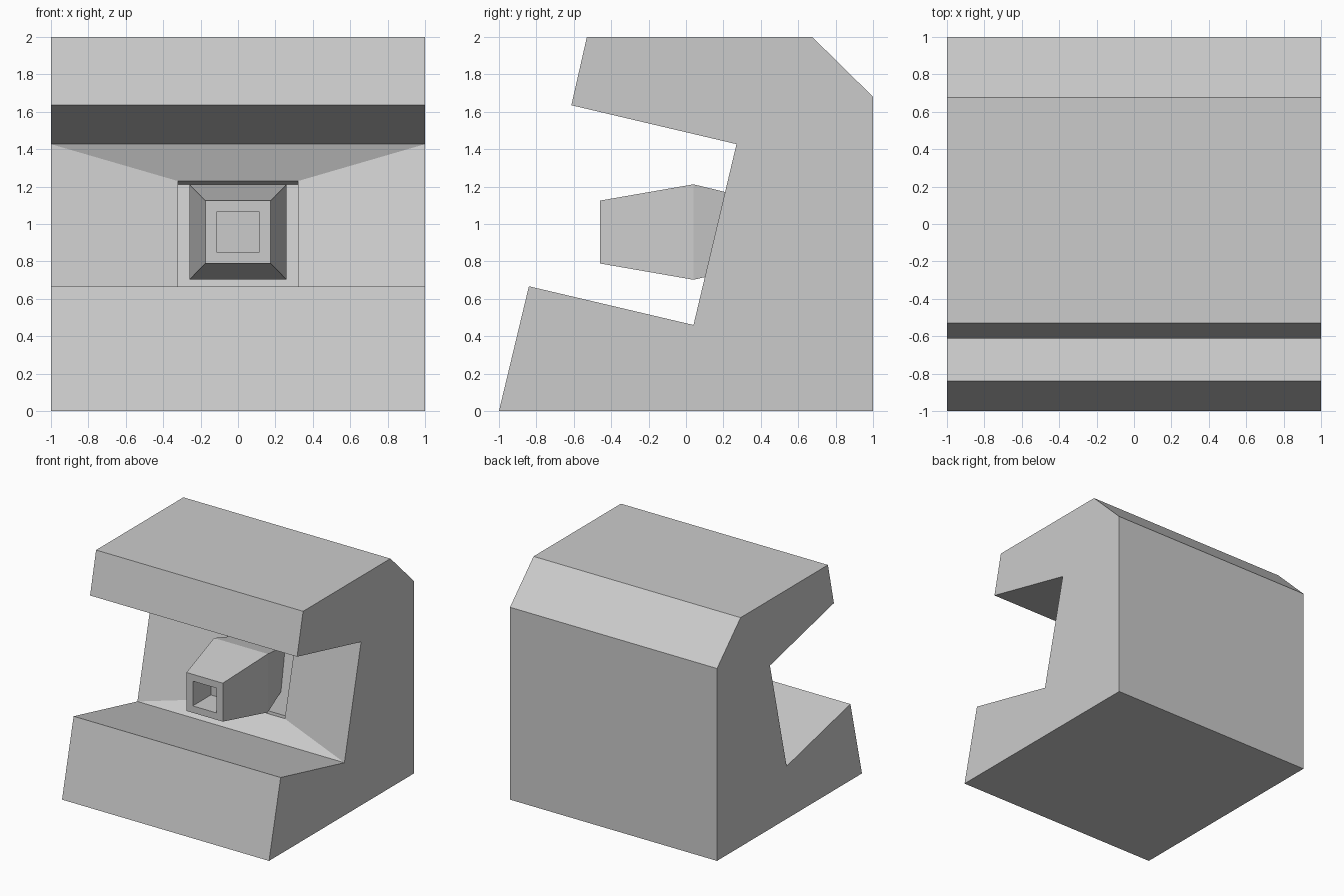
import bpy
import bmesh
from mathutils import Vector

old = bpy.data.objects.get("Cube")
if old:
    bpy.data.objects.remove(old, do_unlink=True)

grey = bpy.data.materials.new("light grey")
grey.use_nodes = True
colour = (0.6, 0.6, 0.6, 1)
grey.diffuse_color = colour
grey.node_tree.nodes["Principled BSDF"].inputs["Base Color"].default_value = colour


def finish(bm, name):
    bmesh.ops.recalc_face_normals(bm, faces=bm.faces[:])
    mesh = bpy.data.meshes.new(name)
    bm.to_mesh(mesh)
    bm.free()
    mesh.materials.append(grey)
    obj = bpy.data.objects.new(name, mesh)
    bpy.context.collection.objects.link(obj)
    return obj


def ring(bm, low, high):
    """Four corners from a low and a high edge, each given as (half width, y, z)."""
    (wl, yl, zl), (wh, yh, zh) = low, high
    return [bm.verts.new(p) for p in
            ((-wl, yl, zl), (wl, yl, zl), (wh, yh, zh), (-wh, yh, zh))]


def loft(bm, rings):
    for a, b in zip(rings, rings[1:]):
        for i in range(4):
            j = (i + 1) % 4
            bm.faces.new((a[i], a[j], b[j], b[i]))


# Housing: side profile (y, z) across the full width, with an open slot wall
profile = [(-1, 0), (-0.84, 0.667), (0.04, 0.46), (0.27, 1.427), (-0.613, 1.635),
           (-0.53, 2), (0.675, 2), (1, 1.68), (1, 0)]
SLOT = 2
bm = bmesh.new()
left = [bm.verts.new((-1, y, z)) for y, z in profile]
right = [bm.verts.new((1, y, z)) for y, z in profile]
bm.faces.new(left)
bm.faces.new(right)
for i in range(len(profile)):
    j = (i + 1) % len(profile)
    if i != SLOT:
        bm.faces.new((left[i], right[i], right[j], left[j]))

# Slot wall: shallow funnel leading into a square pocket
bottom, top = Vector(profile[SLOT]), Vector(profile[SLOT + 1])
along = (top - bottom).normalized()
inward = Vector((along.y, -along.x))
middle = (bottom + top) / 2


def pocket_ring(half, depth):
    centre = middle + inward * depth
    return ring(bm, (half, *(centre - along * half)), (half, *(centre + along * half)))


mouth = [left[SLOT], right[SLOT], right[SLOT + 1], left[SLOT + 1]]
pocket_back = pocket_ring(0.32, 0.19)
loft(bm, [mouth, pocket_ring(0.32, 0.11), pocket_back])
bm.faces.new(pocket_back)
finish(bm, "housing")

# Nozzle: square bore, flaring front, tapered rear meeting the slanted pocket
bm = bmesh.new()
Z = 0.957


def level(w, h, y):
    return ring(bm, (w, y, Z - h), (w, y, Z + h))


bore_end = level(0.115, 0.108, -0.21)
rear = ring(bm, (0.20, 0.307, 0.763), (0.182, 0.393, 1.127))
loft(bm, [bore_end, level(0.115, 0.108, -0.46), level(0.175, 0.168, -0.46),
          level(0.26, 0.255, 0.04), rear])
bm.faces.new(bore_end)
bm.faces.new(rear)
finish(bm, "nozzle")
